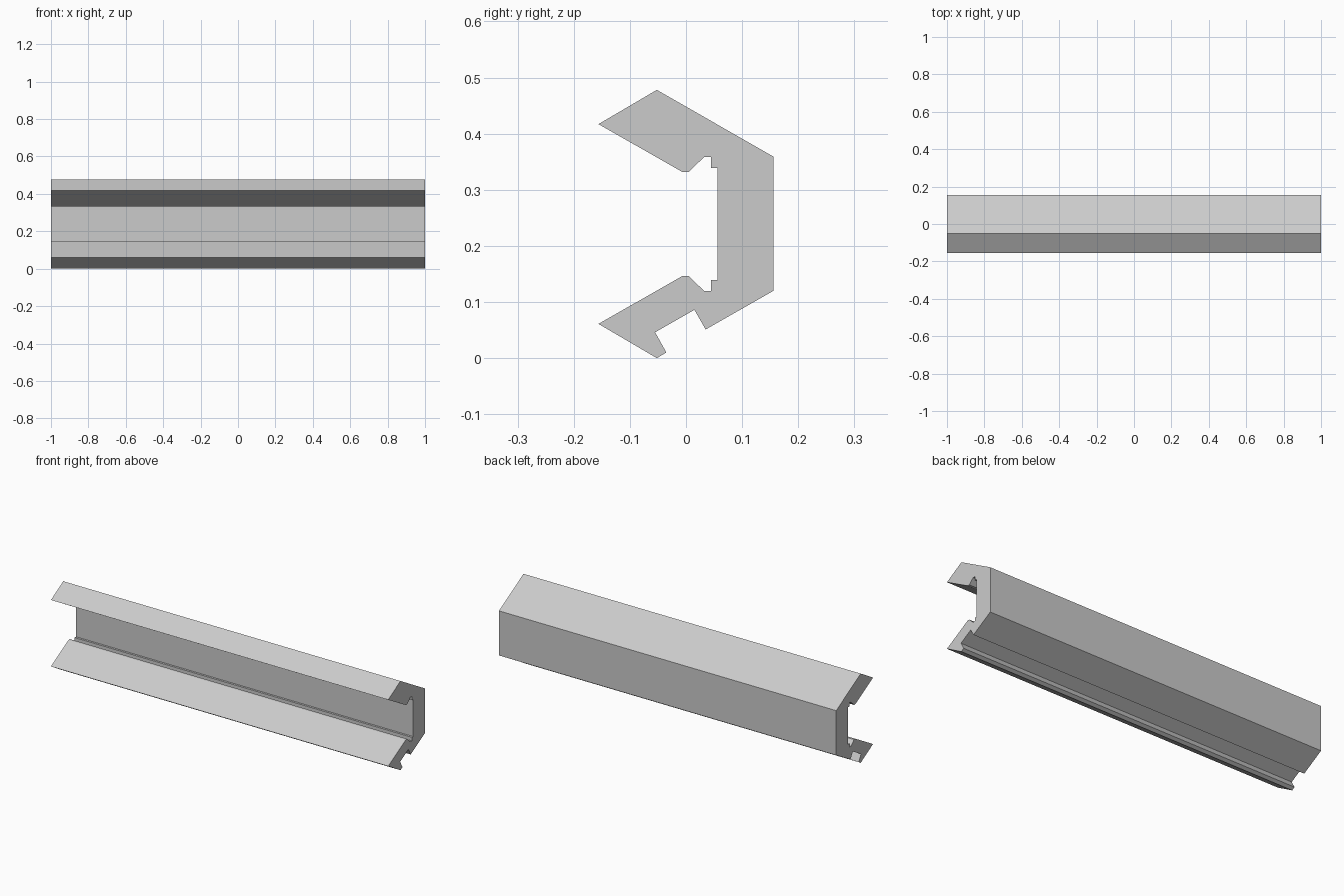
import bpy, bmesh

if "Cube" in bpy.data.objects:
    bpy.data.objects.remove(bpy.data.objects["Cube"])

HALF_LENGTH = 1.0
MID_Z = 0.239  # the inner channel and outer wall are symmetric about this height

# Lower inner half of the section (y, z), from the front lip to the web
inner = [(-0.156, 0.061), (-0.007, 0.146), (0.005, 0.146), (0.032, 0.12),
         (0.045, 0.12), (0.045, 0.139), (0.056, 0.139)]
inner_top = [(y, 2 * MID_Z - z) for y, z in reversed(inner)]

# Outer wall, then the slanted underside with its slot
outer = [(-0.052, 0.478), (0.156, 0.359), (0.156, 0.12)]
slot = [(0.035, 0.051), (0.015, 0.086), (-0.055, 0.046), (-0.035, 0.010), (-0.052, 0.0)]
profile = inner + inner_top + outer + slot

# Grey finish
grey = bpy.data.materials.new("grey")
grey.diffuse_color = (0.6, 0.6, 0.6, 1)
grey.use_nodes = True
grey.node_tree.nodes["Principled BSDF"].inputs["Base Color"].default_value = grey.diffuse_color

# Extrude the section along x
bm = bmesh.new()
end = bm.faces.new([bm.verts.new((-HALF_LENGTH, y, z)) for y, z in profile])
result = bmesh.ops.extrude_face_region(bm, geom=[end], use_keep_orig=True)
moved = [v for v in result["geom"] if isinstance(v, bmesh.types.BMVert)]
bmesh.ops.translate(bm, verts=moved, vec=(2 * HALF_LENGTH, 0, 0))
bmesh.ops.recalc_face_normals(bm, faces=bm.faces)

mesh = bpy.data.meshes.new("channel_rail")
bm.to_mesh(mesh)
bm.free()
mesh.materials.append(grey)
rail = bpy.data.objects.new("channel_rail", mesh)
bpy.context.collection.objects.link(rail)
